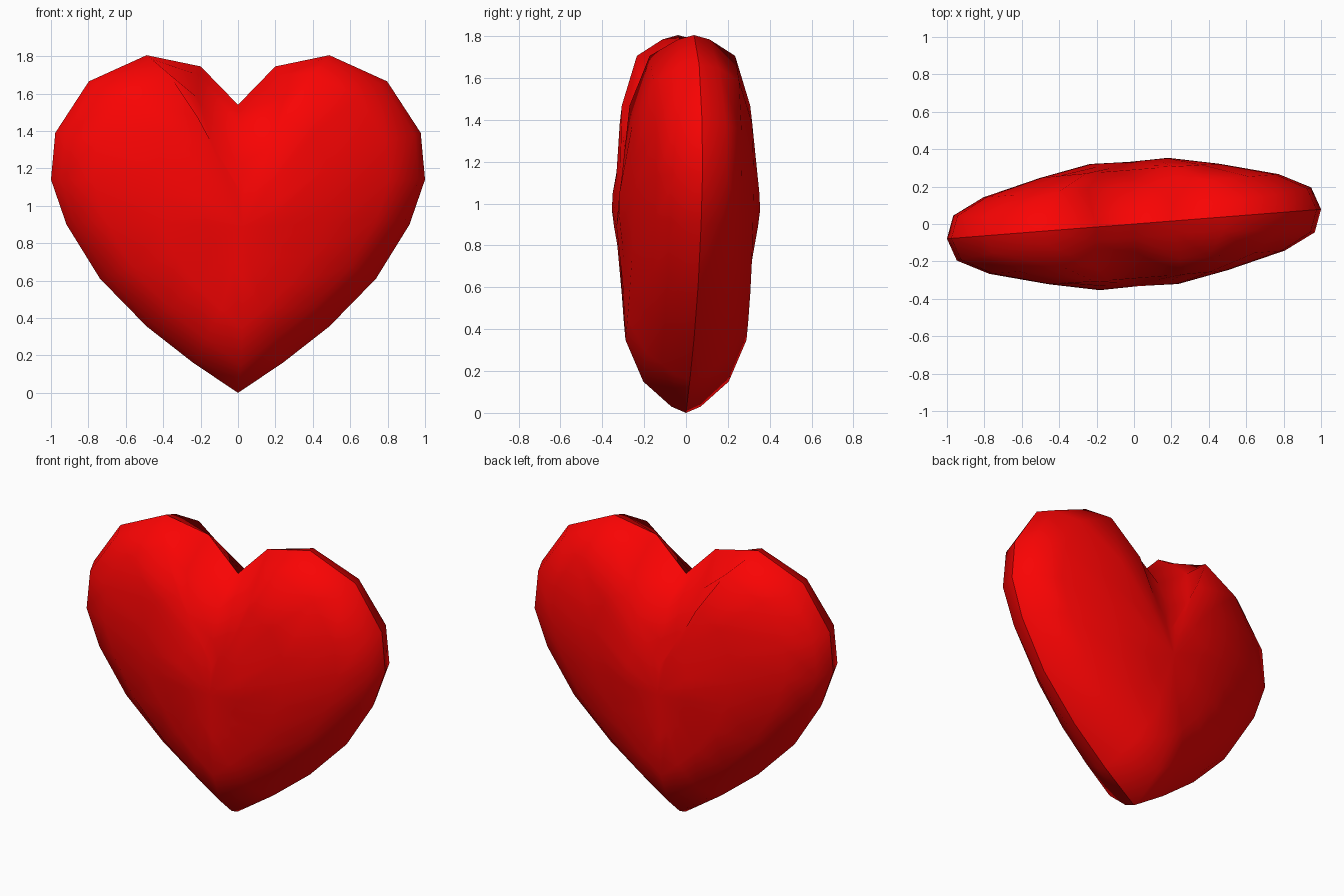
import bpy, bmesh, math

if "Cube" in bpy.data.objects:
    bpy.data.objects.remove(bpy.data.objects["Cube"])

# right half of the heart outline (x, z), from notch to tip
half = [(0, 1.54), (0.2, 1.745), (0.49, 1.805), (0.8, 1.665), (0.98, 1.39), (1.003, 1.14),
        (0.92, 0.9), (0.74, 0.61), (0.49, 0.355), (0.24, 0.16), (0, 0)]
outline = half + [(-x, z) for x, z in reversed(half[1:-1])]
n = len(outline)
cz = 0.89

# concentric rings: x scale, z scale, centre height, half thickness at middle and at sides,
# x and z scale around the notch
rings = [(0.957, 0.972, 0.895, 0.07, 0.12, 1.08, 0.94),
         (0.79, 0.862, 0.917, 0.205, 0.205, 1.15, 0.77),
         (0.48, 0.62, 0.90, 0.29, 0.285, 0.8, 0.5),
         (0.21, 0.31, 0.89, 0.303, 0.338, 0.21, 0.27)]

bm = bmesh.new()


def ring(sx, sz, c, d_mid, d_side, nx, nz, side):
    verts = []
    for i, (x, z) in enumerate(outline):
        # the edges beside the notch roll outwards into the lobes
        kx, kz = (nx, nz) if i in (0, 1, n - 1) else (sx, sz)
        d = d_mid + (d_side - d_mid) * abs(x) ** 3
        verts.append(bm.verts.new((x * kx, side * d, c + (z - cz) * kz)))
    return verts


# shared rim, then a domed shell on each side
rim = ring(1, 1, cz, 0, 0, 1, 1, 1)
for side in (-1, 1):
    prev = rim
    for r in rings:
        cur = ring(*r, side)
        for i in range(n):
            j = (i + 1) % n
            bm.faces.new((prev[i], prev[j], cur[j], cur[i]))
        prev = cur
    mid = bm.verts.new((0, side * 0.333, cz))
    for i in range(n):
        bm.faces.new((prev[i], prev[(i + 1) % n], mid))
bmesh.ops.recalc_face_normals(bm, faces=bm.faces)

# smooth domes meeting at a sharp rim
for f in bm.faces:
    f.smooth = True
for i in range(n):
    bm.edges.get((rim[i], rim[(i + 1) % n])).smooth = False

mesh = bpy.data.meshes.new("heart")
bm.to_mesh(mesh)
bm.free()
heart = bpy.data.objects.new("heart", mesh)
bpy.context.collection.objects.link(heart)
heart.rotation_euler.z = math.radians(4.5)

red = bpy.data.materials.new("red")
red.diffuse_color = (0.95, 0.001, 0.001, 1)
red.use_nodes = True
red.node_tree.nodes["Principled BSDF"].inputs["Base Color"].default_value = red.diffuse_color
mesh.materials.append(red)
